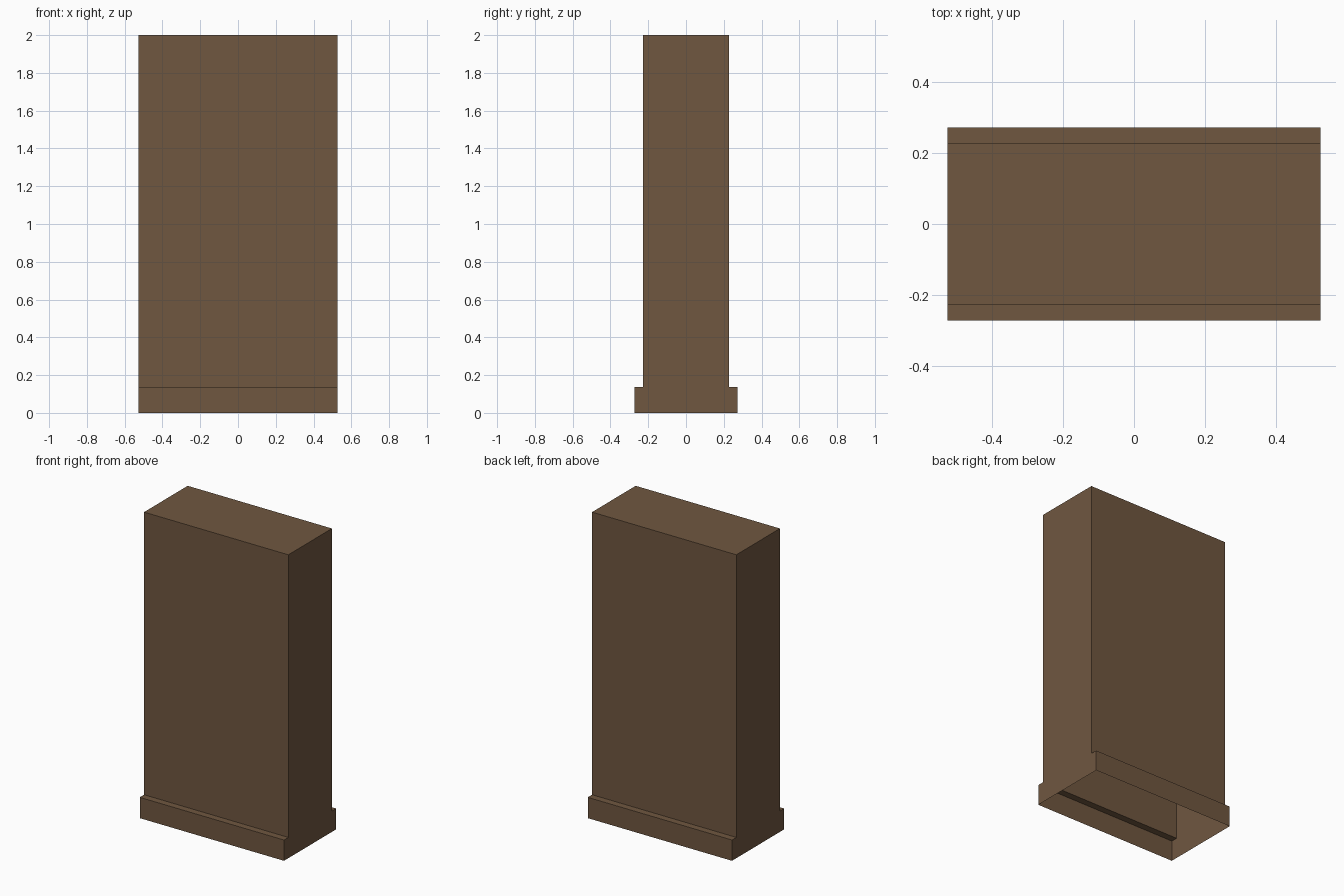
import bpy, bmesh

if "Cube" in bpy.data.objects:
    bpy.data.objects.remove(bpy.data.objects["Cube"])

HX = 0.526          # half width
BODY_Y = 0.227      # half depth of the wall
BASE_Y = 0.272      # half depth of the plinth
BASE_Z = 0.137      # plinth height
TOP_Z = 2.0

brown = bpy.data.materials.new("brown")
brown.diffuse_color = (0.162, 0.095, 0.051, 1)
brown.use_nodes = True
brown.node_tree.nodes["Principled BSDF"].inputs["Base Color"].default_value = brown.diffuse_color

# Stepped wall profile, mirrored in y, extruded along x, open underneath
half = [(BASE_Y, 0), (BASE_Y, BASE_Z), (BODY_Y, BASE_Z), (BODY_Y, TOP_Z)]
profile = half + [(-y, z) for y, z in reversed(half)]

bm = bmesh.new()
left = [bm.verts.new((-HX, y, z)) for y, z in profile]
right = [bm.verts.new((HX, y, z)) for y, z in profile]
for i in range(len(profile) - 1):
    bm.faces.new((left[i], left[i + 1], right[i + 1], right[i]))

# End caps
bm.faces.new(left)
bm.faces.new(right[::-1])
bmesh.ops.recalc_face_normals(bm, faces=bm.faces)
# Keep normals outward: the highest face must point up
top = max(bm.faces, key=lambda f: f.calc_center_median().z)
top.normal_update()
if top.normal.z < 0:
    bmesh.ops.reverse_faces(bm, faces=bm.faces)

mesh = bpy.data.meshes.new("wall_with_plinth")
bm.to_mesh(mesh)
bm.free()
mesh.materials.append(brown)
wall = bpy.data.objects.new("wall_with_plinth", mesh)
bpy.context.collection.objects.link(wall)
